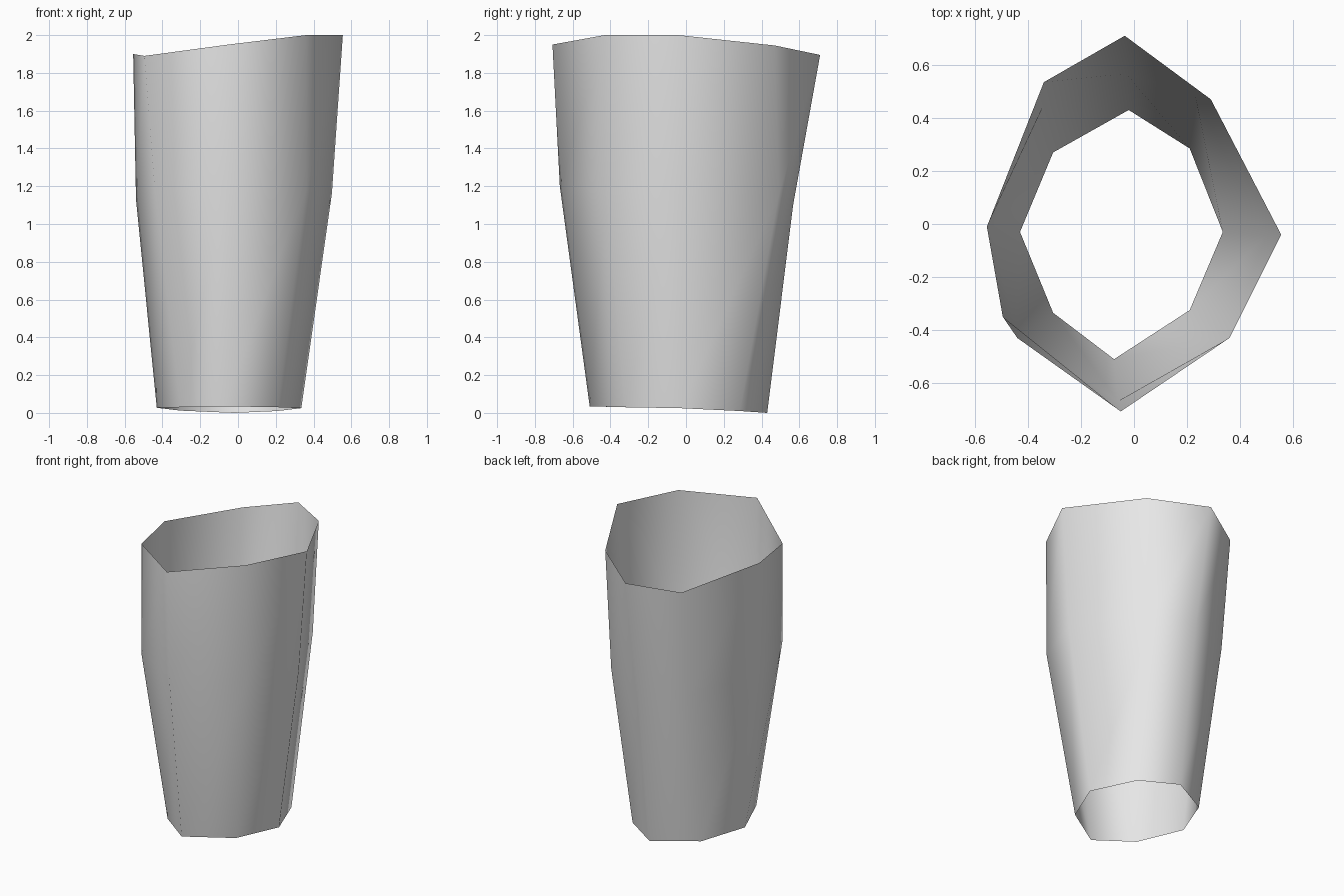
import bpy
import bmesh

if "Cube" in bpy.data.objects:
    bpy.data.objects.remove(bpy.data.objects["Cube"])

# Eight-sided hollow sleeve, three slightly irregular rings (bottom, middle, rim)
RINGS = [
    [(-.02, .43, .0), (.21, .285, .01), (.335, -.03, .025), (.21, -.325, .03),
     (-.075, -.51, .035), (-.305, -.335, .03), (-.43, -.03, .027), (-.305, .27, .012)],
    [(-.03, .567, 1.1), (.23, .49, 1.15), (.497, -.045, 1.16), (.36, -.425, 1.18),
     (-.06, -.668, 1.2), (-.44, -.43, 1.18), (-.54, -.02, 1.13), (-.34, .45, 1.1)],
    [(-.035, .71, 1.895), (.29, .47, 1.945), (.555, -.04, 2.0), (.36, -.43, 2.0),
     (-.05, -.707, 1.95), (-.495, -.35, 1.89), (-.555, -.01, 1.9), (-.34, .535, 1.845)],
]

grey = bpy.data.materials.new("light_grey")
grey.diffuse_color = (.8, .8, .8, 1)
grey.use_nodes = True
grey.node_tree.nodes["Principled BSDF"].inputs["Base Color"].default_value = grey.diffuse_color

# Skin the rings into an open tube
bm = bmesh.new()
rings = [[bm.verts.new(p) for p in ring] for ring in RINGS]
for low, high in zip(rings, rings[1:]):
    for i in range(8):
        j = (i + 1) % 8
        face = bm.faces.new((low[j], low[i], high[i], high[j]))
        face.smooth = True

mesh = bpy.data.meshes.new("hollow_sleeve")
bm.to_mesh(mesh)
bm.free()
mesh.materials.append(grey)
sleeve = bpy.data.objects.new("hollow_sleeve", mesh)
bpy.context.collection.objects.link(sleeve)
